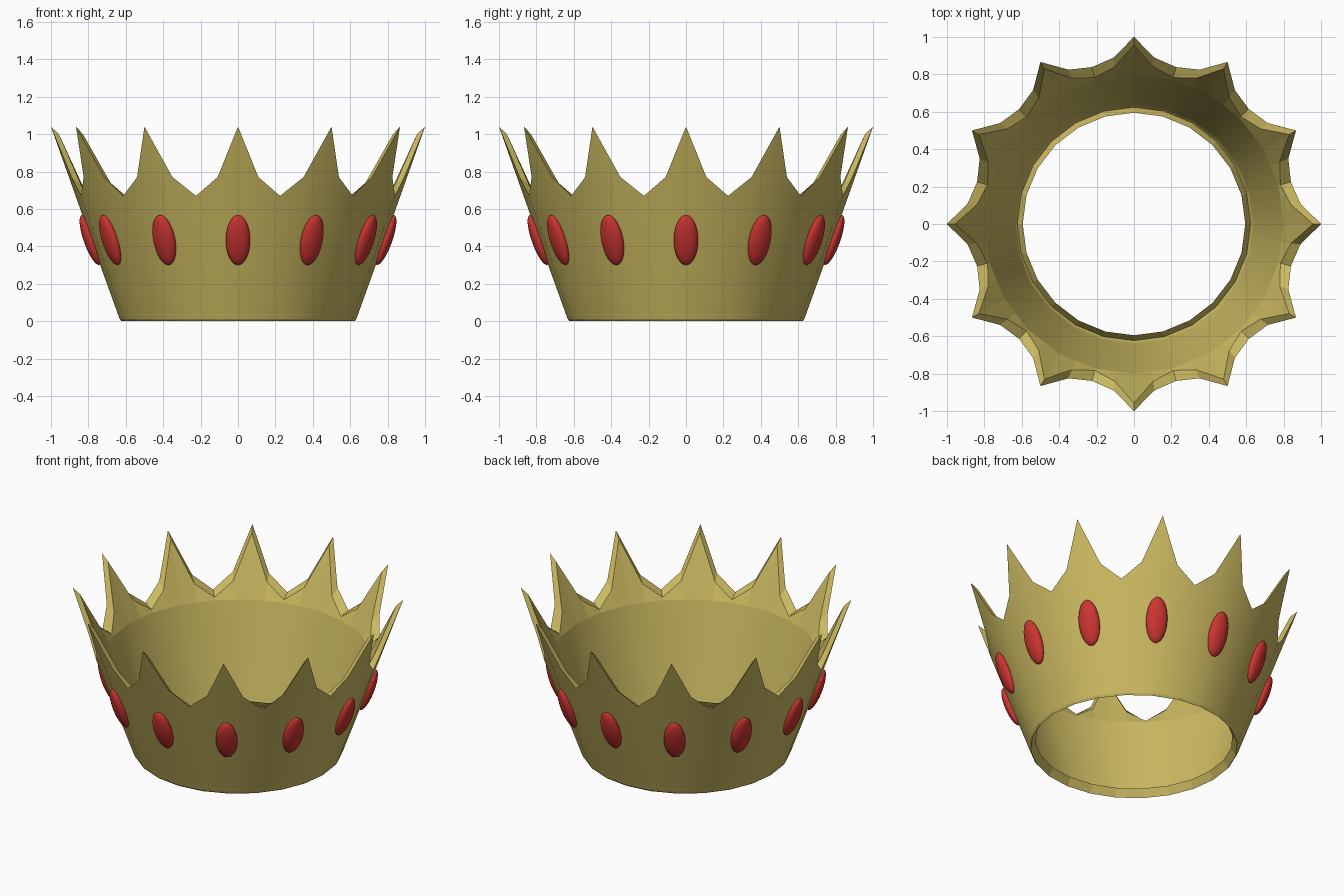
import bpy, bmesh, math
from mathutils import Matrix

if "Cube" in bpy.data.objects:
    bpy.data.objects.remove(bpy.data.objects["Cube"])

POINTS = 12
STEP = 2 * math.pi / POINTS
HALF = STEP / 2
MID = math.radians(7)
SLOPE = 0.356          # outward lean of the band
BASE_R = 0.63


def material(name, rgb):
    m = bpy.data.materials.new(name)
    m.diffuse_color = (*rgb, 1)
    m.use_nodes = True
    m.node_tree.nodes["Principled BSDF"].inputs["Base Color"].default_value = m.diffuse_color
    return m


def make_object(name, bm, mat):
    mesh = bpy.data.meshes.new(name)
    bm.to_mesh(mesh)
    bm.free()
    mesh.materials.append(mat)
    ob = bpy.data.objects.new(name, mesh)
    bpy.context.collection.objects.link(ob)
    return ob


def wall_r(z):
    return BASE_R + SLOPE * z


def facet(a):
    # keeps shoulder columns on the flat sides of a 24-gon
    local = a % HALF
    return math.cos(HALF / 2) / math.cos(local - HALF / 2)


gold = material("gold", (0.60, 0.49, 0.12))
red = material("red", (0.60, 0.035, 0.03))

# Crown band: columns repeat as tip, shoulder, valley, shoulder
# (angle, top height, rim inset, rim drop)
pattern = [(0, 1.04, 0.043, 0.04),
           (MID, 0.77, 0.050, 0.04),
           (HALF, 0.67, 0.058, 0.025),
           (STEP - MID, 0.77, 0.050, 0.04)]

bm = bmesh.new()
columns = []
for i in range(POINTS):
    for k, (a, top, inset, drop) in enumerate(pattern):
        f = facet(a) if k in (1, 3) else 1.0
        col = [(0.595 * f, 0.05),                     # folded lower lip
               (0.624 * f, 0.0),
               (0.633 * f, 0.012),                    # small bottom bevel
               (wall_r(0.3) * f, 0.3),
               (wall_r(0.61) * f, 0.61),
               (wall_r(top) * f, top),
               (wall_r(top) * f - inset, top - drop),  # folded upper lip
               (0.80 * f, 0.63),                      # inner wall
               (0.72 * f, 0.33),
               (0.641 * f, 0.033)]
        ang = i * STEP + a
        columns.append([bm.verts.new((r * math.sin(ang), -r * math.cos(ang), z))
                        for r, z in col])

SMOOTH_ROWS = (2, 3, 4, 7, 8)
SHARP_RINGS = {(1, 1), (2, 2), (5, 5), (7, 7)}
n = len(columns)
for i in range(n):
    c, d = columns[i], columns[(i + 1) % n]
    for j in range(len(c) - 1):
        face = bm.faces.new((c[j], d[j], d[j + 1], c[j + 1]))
        face.smooth = j in SMOOTH_ROWS
for e in bm.edges:
    if any(not f.smooth for f in e.link_faces):
        e.smooth = False
make_object("crown_band", bm, gold)

# Oval gems set into the sloping band
tilt = math.atan(SLOPE)
GEM_Z = 0.435
for i in range(POINTS):
    bm = bmesh.new()
    bmesh.ops.create_uvsphere(bm, u_segments=32, v_segments=20, radius=1)
    bm.transform(Matrix.Rotation(i * STEP, 4, 'Z')
                 @ Matrix.Translation((0, -wall_r(GEM_Z), GEM_Z))
                 @ Matrix.Rotation(tilt, 4, 'X')
                 @ Matrix.Translation((0, -0.004, 0))
                 @ Matrix.Diagonal((0.065, 0.036, 0.141, 1)))
    for f in bm.faces:
        f.smooth = True
    make_object(f"gem_{i + 1}", bm, red)
